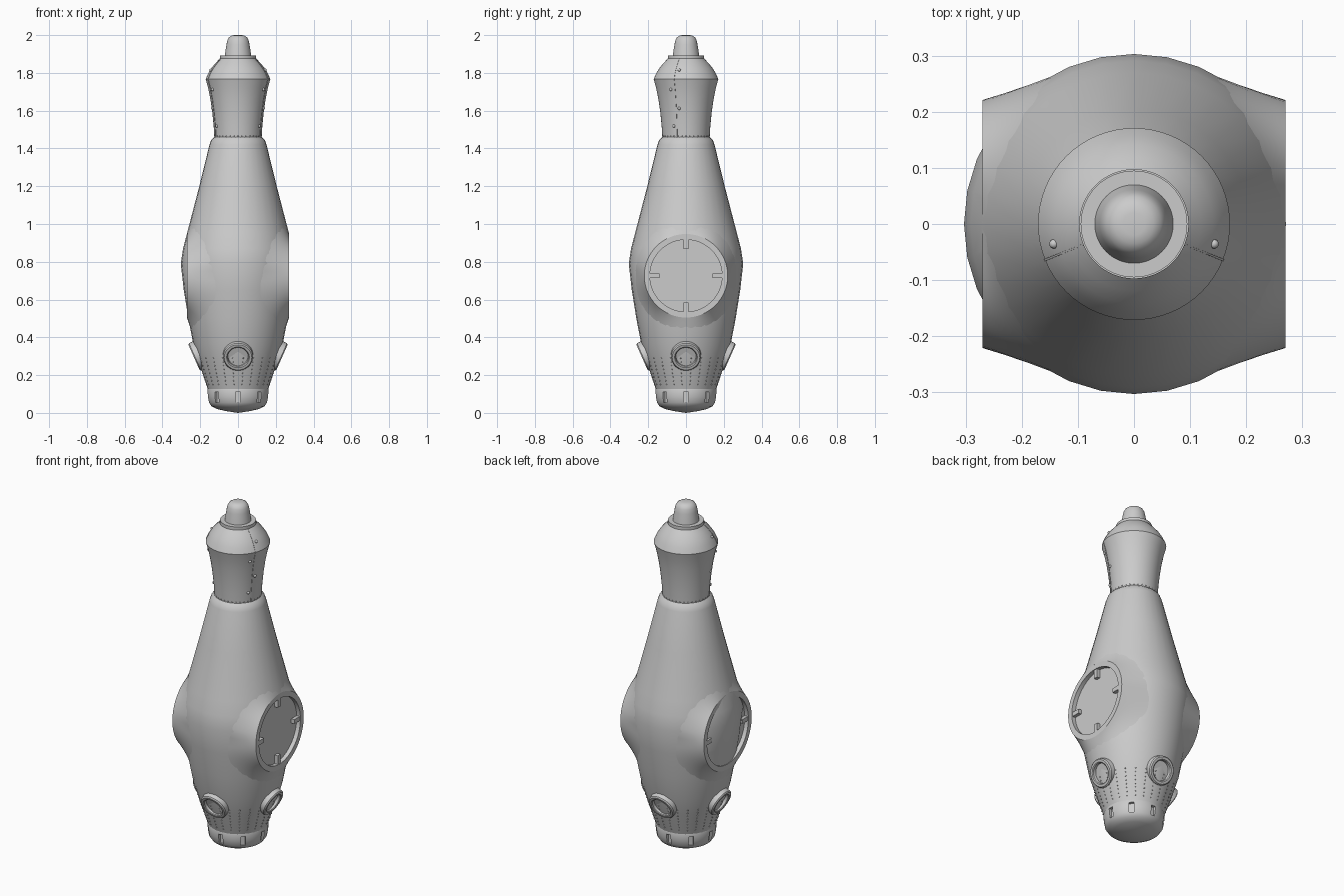
import bpy, bmesh
from math import sin, cos, tau, radians, sqrt
from mathutils import Vector, Matrix

cube = bpy.data.objects.get("Cube")
if cube:
    bpy.data.objects.remove(cube, do_unlink=True)

GREY = (0.6, 0.6, 0.6, 1)
metal = bpy.data.materials.new("grey metal")
metal.use_nodes = True
metal.diffuse_color = GREY
metal.node_tree.nodes["Principled BSDF"].inputs["Base Color"].default_value = GREY

# Profiles as (radius, height)
BODY = [(.16, .125), (.165, .14), (.205, .26), (.237, .365), (.263, .5), (.287, .65),
        (.303, .79), (.291, .87), (.27, .95), (.205, 1.2), (.151, 1.42), (.142, 1.445), (.125, 1.46)]
NECK = [(.125, 1.455), (.129, 1.52), (.136, 1.59), (.146, 1.66), (.158, 1.72), (.171, 1.767)]
HELMET = [(.171, 1.767), (.158, 1.797), (.141, 1.825), (.119, 1.852), (.097, 1.875)]
HATCH_Z, HATCH_R, HATCH_X = .726, .221, .27


def radius_at(profile, z):
    for (r0, z0), (r1, z1) in zip(profile, profile[1:]):
        if z0 <= z <= z1:
            return r0 + (r1 - r0) * (z - z0) / (z1 - z0)
    return profile[-1][0]


def finish(name, bm, angle=32, fix=True):
    if fix:
        bmesh.ops.recalc_face_normals(bm, faces=bm.faces)
    mesh = bpy.data.meshes.new(name)
    bm.to_mesh(mesh)
    bm.free()
    mesh.materials.append(metal)
    ob = bpy.data.objects.new(name, mesh)
    bpy.context.collection.objects.link(ob)
    smooth(ob, angle)
    return ob


def smooth(ob, angle=32):
    bpy.ops.object.select_all(action='DESELECT')
    ob.select_set(True)
    bpy.context.view_layer.objects.active = ob
    bpy.ops.object.shade_smooth_by_angle(angle=radians(angle))


def aim(location, direction):
    rot = Vector(direction).to_track_quat('Z', 'Y').to_matrix().to_4x4()
    return Matrix.Translation(location) @ rot


def lathe(name, profile, steps=64, matrix=Matrix(), angle=32):
    bm = bmesh.new()
    verts = [bm.verts.new((0, -r, z)) for r, z in profile]
    edges = [bm.edges.new(pair) for pair in zip(verts, verts[1:])]
    bmesh.ops.spin(bm, geom=verts + edges, cent=(0, 0, 0), axis=(0, 0, 1),
                   angle=tau, steps=steps, use_merge=False)
    bmesh.ops.remove_doubles(bm, verts=bm.verts, dist=.0002)
    bm.transform(matrix)
    return finish(name, bm, angle)


def add_box(bm, size, matrix):
    bmesh.ops.create_cube(bm, size=1, matrix=matrix @ Matrix.Diagonal((*size, 1)))


def cut(ob, cutter):
    mod = ob.modifiers.new("cut", 'BOOLEAN')
    mod.operation, mod.solver, mod.object = 'DIFFERENCE', 'EXACT', cutter
    bpy.context.view_layer.objects.active = ob
    bpy.ops.object.modifier_apply(modifier=mod.name)
    bpy.data.objects.remove(cutter, do_unlink=True)
    smooth(ob)


def closed(profile):
    return [(0, profile[0][1])] + profile + [(0, profile[-1][1])]


# Main body, with a flat pocket cut for each side hatch
body = lathe("body", closed(BODY), steps=32)
for side in (1, -1):
    pocket = lathe("pocket_cutter", closed([(HATCH_R, 0), (HATCH_R, .2)]),
                   matrix=aim((side * .24, 0, HATCH_Z), (side, 0, 0)))
    cut(body, pocket)

# Neck, helmet, flange and top knob
lathe("neck", NECK)
lathe("helmet", HELMET)
lathe("top_flange", closed([(.095, 1.872), (.095, 1.892)]))
lathe("top_knob", closed([(.071, 1.885), (.068, 1.905), (.061, 1.95), (.056, 1.974),
                          (.048, 1.988), (.035, 1.997), (.02, 2.0)]), angle=50)

# Bottom cap with eight slots
cap = lathe("bottom_cap", [(0, 0), (.06, .009), (.11, .02), (.14, .035), (.154, .055),
                           (.16, .085), (.162, .12), (.158, .133), (.15, .137), (0, .137)])
bm = bmesh.new()
for i in range(8):
    turn = Matrix.Rotation(tau * i / 8, 4, 'Z')
    add_box(bm, (.026, .04, .055), turn @ Matrix.Translation((0, -.165, .083)))
cut(cap, finish("slot_cutter", bm))


def hatch(side, label):
    # Recessed round plate and rim
    where = aim((0, 0, HATCH_Z), (side, 0, 0))
    lathe(label + "_hatch", [(0, .246), (.191, .246), (.191, HATCH_X), (HATCH_R, HATCH_X)],
          matrix=where)
    # Four locking tabs
    bm = bmesh.new()
    for i in range(4):
        turn = Matrix.Rotation(tau * i / 4, 4, 'Z')
        add_box(bm, (.025, .055, .02), where @ turn @ Matrix.Translation((0, .168, .256)))
    finish(label + "_hatch_tabs", bm)
    # Flared shoulder blending the rim into the body
    bm = bmesh.new()
    rings, steps, count = [], 8, 64
    for k in range(steps + 1):
        t = k / steps
        ring = []
        for i in range(count):
            a = tau * i / count
            base = .265 + .035 * abs(sin(a))
            r = base + (HATCH_R - base) * t
            y, z = r * cos(a), HATCH_Z + r * sin(a)
            surface = sqrt(radius_at(BODY, z) ** 2 - y * y)
            y0, z0 = base * cos(a), HATCH_Z + base * sin(a)
            start = sqrt(radius_at(BODY, z0) ** 2 - y0 * y0) - .004
            x = start + (HATCH_X - start) * t
            if t < 1:
                x = max(x, min(surface, HATCH_X) - .004)
            ring.append(bm.verts.new((side * x, y, z)))
        rings.append(ring)
    for low, high in zip(rings, rings[1:]):
        for i in range(count):
            j = (i + 1) % count
            face = (low[i], low[j], high[j], high[i])
            bm.faces.new(face if side > 0 else face[::-1])
    finish(label + "_hatch_shoulder", bm, 45, fix=False)


hatch(1, "left")
hatch(-1, "right")

# Four tilted portholes around the lower body
for i, label in enumerate(("front", "left", "back", "right")):
    a = tau * i / 4
    out = Vector((sin(a), -cos(a), 0))
    normal = out * cos(radians(24)) - Vector((0, 0, sin(radians(24))))
    lathe(label + "_porthole", [(0, -.02), (.053, -.02), (.055, -.004), (.06, 0), (.073, 0),
                                (.079, -.006), (.08, -.055), (0, -.055)], steps=48,
          matrix=aim(out * .233 + Vector((0, 0, .294)), normal))


def add_rivet(bm, profile, angle, z, size, detail=1):
    r = radius_at(profile, z)
    place = Matrix.Translation((r * sin(angle), -r * cos(angle), z))
    bmesh.ops.create_icosphere(bm, subdivisions=detail, radius=size, matrix=place)


# Small rivet rows on the lower body and around the neck foot
bm = bmesh.new()
for i in range(24):
    for k in range(8):
        add_rivet(bm, BODY, tau * (i + .5) / 24, .15 + .02 * k, .0035)
finish("lower_rivets", bm, 60)
bm = bmesh.new()
for i in range(36):
    add_rivet(bm, NECK, tau * i / 36, 1.466, .003)
finish("neck_foot_rivets", bm, 60)

# Raised seam and larger rivets on each side of the neck and helmet
for side, label in ((1, "left"), (-1, "right")):
    bm = bmesh.new()
    columns = []
    for offset, lift in ((-.014, -.002), (-.012, .002), (.012, .002), (.014, -.002)):
        a = side * (radians(68) + offset)
        columns.append([bm.verts.new(((r + lift) * sin(a), -(r + lift) * cos(a), z))
                        for r, z in NECK + HELMET[1:]])
    for one, two in zip(columns, columns[1:]):
        for k in range(len(one) - 1):
            face = (one[k], two[k], two[k + 1], one[k + 1])
            bm.faces.new(face if side > 0 else face[::-1])
    finish(label + "_seam", bm, fix=False)
    bm = bmesh.new()
    whole = NECK + HELMET[1:]
    for z, degrees in ((1.815, 76), (1.712, 59), (1.612, 75), (1.518, 60)):
        add_rivet(bm, whole, side * radians(degrees), z, .0085, 2)
    finish(label + "_seam_rivets", bm, 60)
